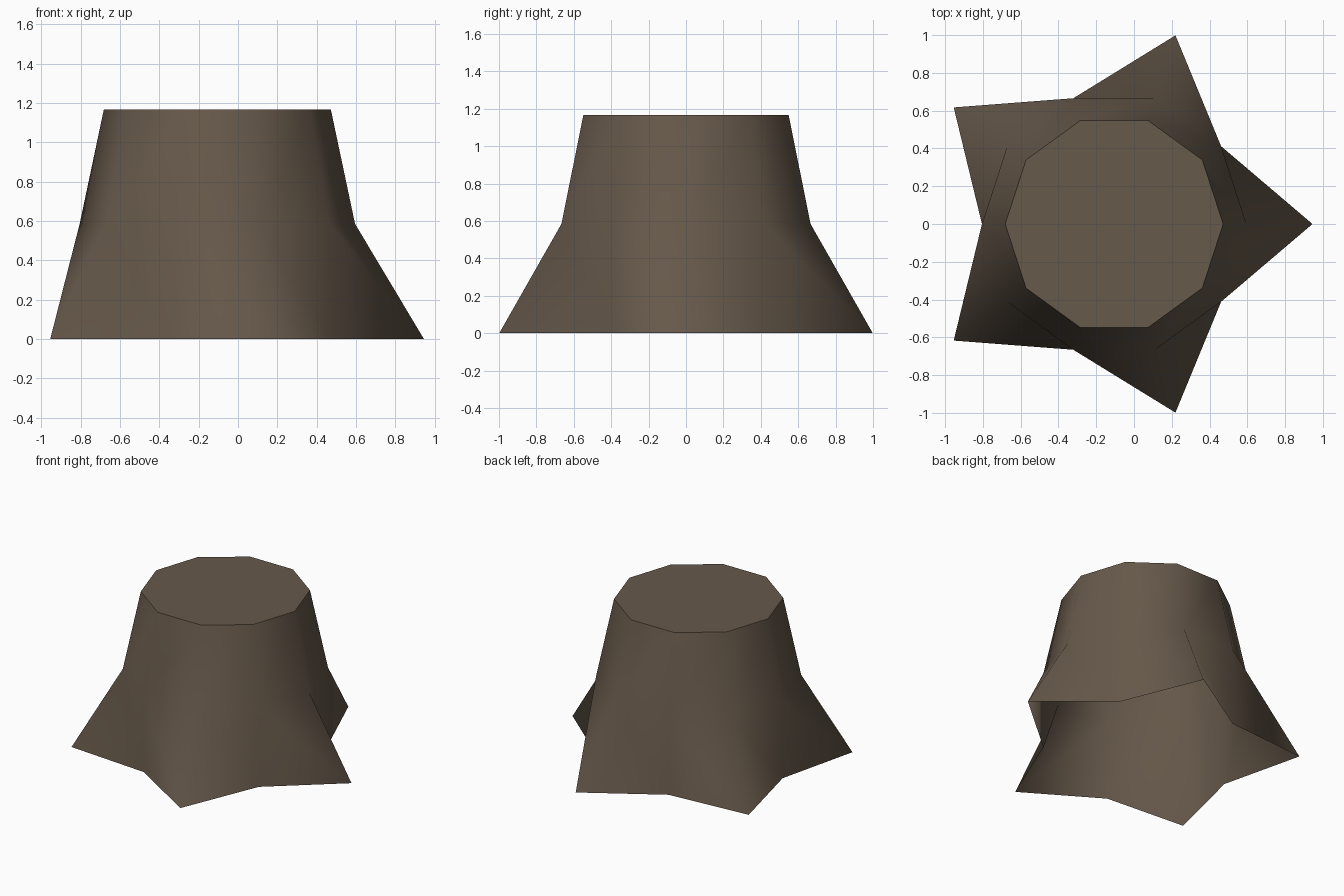
import bpy, bmesh, math

if "Cube" in bpy.data.objects:
    bpy.data.objects.remove(bpy.data.objects["Cube"])

SIDES = 10
CX = -0.105  # stump axis, offset because of the five-pointed root flare

bark = bpy.data.materials.new("brown bark")
bark.diffuse_color = (0.135, 0.1, 0.07, 1)
bark.use_nodes = True
bark.node_tree.nodes["Principled BSDF"].inputs["Base Color"].default_value = bark.diffuse_color

bm = bmesh.new()


def ring(z, radius, tip_radius=None):
    """Ten-sided ring; even corners may be pulled out into root tips."""
    verts = []
    for i in range(SIDES):
        r = tip_radius if tip_radius and i % 2 == 0 else radius
        a = math.tau * i / SIDES
        verts.append(bm.verts.new((CX + r * math.cos(a), r * math.sin(a), z)))
    return verts


# Root flare, waist and cut top
base = ring(0, 0.70, 1.05)
waist = ring(0.585, 0.70)
rim = ring(1.167, 0.577)

for i in range(SIDES):
    j = (i + 1) % SIDES
    # Twisted root faces, all split along the same diagonal
    bm.faces.new((base[i], base[j], waist[i]))
    bm.faces.new((base[j], waist[j], waist[i]))
    # Upper trunk
    bm.faces.new((waist[i], waist[j], rim[j], rim[i]))
for f in bm.faces:
    f.smooth = True

# Flat cut top with a sharp rim (underside stays open)
top = bm.faces.new(rim)
top.smooth = False
for e in top.edges:
    e.smooth = False

mesh = bpy.data.meshes.new("tree_stump")
bm.to_mesh(mesh)
bm.free()
mesh.materials.append(bark)
stump = bpy.data.objects.new("tree_stump", mesh)
bpy.context.collection.objects.link(stump)
